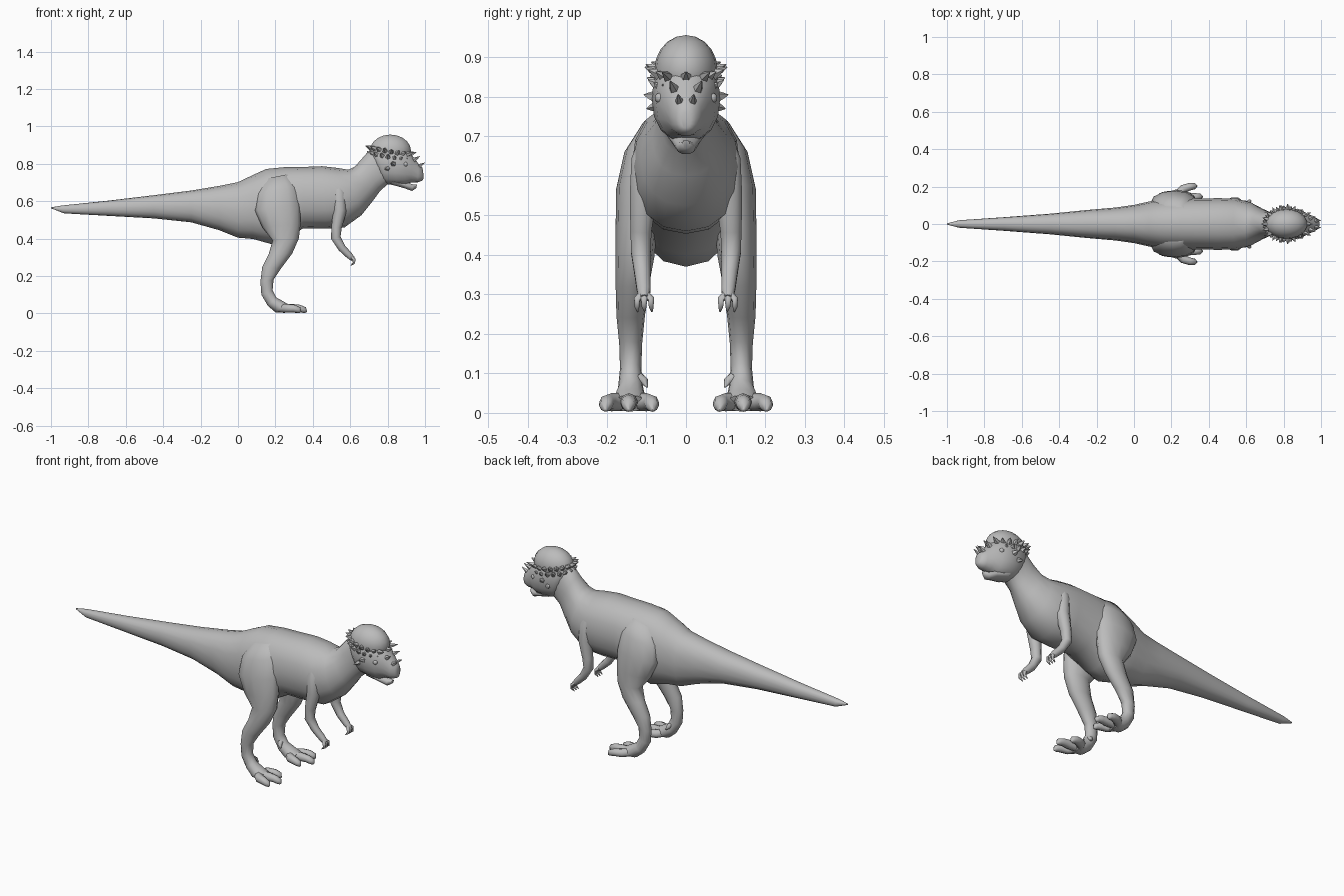
import bpy, bmesh
from math import sin, cos, pi, radians
from mathutils import Vector

if "Cube" in bpy.data.objects:
    bpy.data.objects.remove(bpy.data.objects["Cube"])

hide = bpy.data.materials.new("grey_hide")
hide.use_nodes = True
GREY = (0.5, 0.5, 0.5, 1)
hide.diffuse_color = GREY
hide.node_tree.nodes["Principled BSDF"].inputs["Base Color"].default_value = GREY


def finish(name, bm, angle=60):
    bmesh.ops.recalc_face_normals(bm, faces=bm.faces[:])
    mesh = bpy.data.meshes.new(name)
    bm.to_mesh(mesh)
    bm.free()
    mesh.materials.append(hide)
    obj = bpy.data.objects.new(name, mesh)
    bpy.context.collection.objects.link(obj)
    bpy.ops.object.select_all(action="DESELECT")
    obj.select_set(True)
    bpy.context.view_layer.objects.active = obj
    bpy.ops.object.shade_smooth_by_angle(angle=radians(angle))
    return obj


def skin(bm, rings):
    """Bridge rings of points into a closed skin."""
    rows = [[bm.verts.new(p) for p in ring] for ring in rings]
    n = len(rows[0])
    for a, b in zip(rows, rows[1:]):
        for i in range(n):
            j = (i + 1) % n
            bm.faces.new((a[i], a[j], b[j], b[i]))
    bm.faces.new(rows[0])
    bm.faces.new(rows[-1])


def loft(bm, sections, side=1, n=16, power=0.9):
    """Section: upper x, z, lower x, z, centre y, half width."""
    rings = []
    for xt, zt, xb, zb, yc, w in sections:
        ring = []
        for i in range(n):
            c, s = cos(2 * pi * i / n), sin(2 * pi * i / n)
            c = abs(c) ** power * (1 if c > 0 else -1)
            s = abs(s) ** power * (1 if s > 0 else -1)
            t = (1 + s) / 2
            ring.append((xb + (xt - xb) * t, side * (yc + w * c), zb + (zt - zb) * t))
        rings.append(ring)
    skin(bm, rings)


def tube(bm, points, side=1, n=8):
    """Round limb through points of x, y, z, radius."""
    ctr = [Vector(p[:3]) for p in points]
    rings = []
    for k, p in enumerate(points):
        d = (ctr[min(k + 1, len(ctr) - 1)] - ctr[max(k - 1, 0)]).normalized()
        u = d.cross(Vector((0, 1, 0))).normalized()
        v = d.cross(u)
        ring = [ctr[k] + p[3] * (cos(2 * pi * i / n) * u + sin(2 * pi * i / n) * v)
                for i in range(n)]
        rings.append([(q.x, side * q.y, q.z) for q in ring])
    skin(bm, rings)


def spike(bm, base, tip, r):
    mid = [b + (t - b) * 0.5 for b, t in zip(base, tip)]
    tube(bm, [(*base, r), (*mid, r * 0.6), (*tip, 0.001)], n=5)


# Tail, torso and neck
bm = bmesh.new()
loft(bm, [
    (-1, .567, -1, .562, 0, .003), (-.94, .577, -.93, .535, 0, .02),
    (-.7, .602, -.7, .522, 0, .036), (-.45, .632, -.45, .508, 0, .055),
    (-.25, .657, -.25, .487, 0, .075), (-.1, .682, -.1, .445, 0, .088),
    (0, .702, 0, .405, 0, .102), (.08, .74, .08, .398, 0, .12),
    (.15, .772, .18, .37, 0, .135), (.25, .782, .25, .40, 0, .14),
    (.35, .783, .35, .455, 0, .137), (.45, .787, .47, .453, 0, .138),
    (.53, .778, .57, .46, 0, .135), (.59, .768, .66, .525, 0, .115),
    (.625, .785, .72, .6, 0, .085), (.665, .83, .76, .655, 0, .066),
    (.70, .87, .80, .69, 0, .062), (.76, .89, .84, .70, 0, .06)])
finish("body", bm)

# Skull and muzzle
bm = bmesh.new()
loft(bm, [
    (.70, .87, .77, .70, 0, .05), (.73, .90, .80, .69, 0, .076),
    (.82, .91, .85, .685, 0, .087), (.885, .89, .895, .685, 0, .076),
    (.93, .845, .925, .70, 0, .056), (.965, .80, .96, .70, 0, .04),
    (.985, .78, .985, .71, 0, .026), (.99, .76, .992, .72, 0, .012)])
finish("skull", bm)

bm = bmesh.new()
loft(bm, [(.83, .72, .82, .688, 0, .05), (.9, .705, .89, .668, 0, .036),
          (.935, .69, .93, .654, 0, .024), (.958, .69, .952, .668, 0, .01)], n=10)
finish("lower_jaw", bm)

# Domed crown
bm = bmesh.new()
bmesh.ops.create_uvsphere(bm, u_segments=18, v_segments=10, radius=1)
for v in bm.verts:
    v.co = Vector((.815 + .112 * v.co.x, .08 * v.co.y, .868 + .088 * v.co.z))
finish("dome", bm)

# Bony spikes round the crown, cheeks and nose
bm = bmesh.new()
for row, drop, reach in ((0, 0, 1.23), (1, .03, 1.16)):
    for i in range(-7, 8):
        a = pi + (i + row * .5) * radians(19)
        c, s = cos(a), sin(a)
        z = .865 - .02 * c - drop
        spike(bm, (.81 + .1 * c, .076 * s, z),
              (.81 + .105 * reach * c, .085 * reach * s, z + .012), .015)
for side in (-1, 1):
    spike(bm, (.83, side * .08, .80), (.82, side * .107, .805), .016)
    spike(bm, (.80, side * .075, .775), (.785, side * .1, .77), .014)
    spike(bm, (.905, side * .045, .85), (.945, side * .06, .862), .014)
    spike(bm, (.94, side * .03, .82), (.972, side * .04, .84), .013)
    spike(bm, (.965, side * .016, .785), (1, side * .02, .806), .012)
spike(bm, (.92, 0, .85), (.955, 0, .862), .015)
finish("spikes", bm, 30)

for side, label in ((1, "left"), (-1, "right")):
    # Eye
    bm = bmesh.new()
    bmesh.ops.create_uvsphere(bm, u_segments=10, v_segments=6, radius=.013)
    bmesh.ops.translate(bm, verts=bm.verts[:], vec=(.895, side * .066, .797))
    finish(label + "_eye", bm)

    # Thigh, shank and ankle
    bm = bmesh.new()
    loft(bm, [
        (.15, .72, .27, .745, .075, .035), (.10, .64, .32, .68, .098, .058),
        (.09, .55, .335, .58, .118, .059), (.13, .46, .335, .48, .125, .053),
        (.185, .39, .325, .40, .129, .049), (.165, .32, .29, .32, .136, .042),
        (.13, .25, .23, .24, .14, .036), (.12, .17, .19, .18, .14, .029),
        (.125, .10, .185, .125, .14, .027), (.16, .04, .205, .085, .14, .032),
        (.20, .006, .25, .06, .143, .042), (.25, .003, .275, .045, .143, .042)],
        side, 12, 1)
    finish(label + "_leg", bm)

    # Three spread toes and a small spur
    bm = bmesh.new()
    for y, x in ((.088, .315), (.145, .355), (.2, .325)):
        tube(bm, [(.22, .143, .028, .022), (x - .06, y * .8 + .0286, .027, .023),
                  (x - .025, y, .026, .02), (x, y * 1.05 - .007, .018, .017),
                  (x + .01, y * 1.07 - .01, .006, .005)], side)
    tube(bm, [(.18, .12, .09, .014), (.185, .105, .08, .011),
              (.195, .098, .065, .002)], side)
    finish(label + "_toes", bm)

    # Arm
    bm = bmesh.new()
    tube(bm, [(.53, .09, .70, .025), (.54, .102, .64, .038), (.545, .108, .55, .036),
              (.527, .114, .46, .028), (.523, .114, .405, .026),
              (.555, .11, .35, .021), (.595, .107, .31, .018),
              (.615, .106, .29, .013)], side, 10)
    finish(label + "_arm", bm)

    # Curled fingers
    bm = bmesh.new()
    for y in (.088, .106, .124):
        tube(bm, [(.6, .106, .305, .01), (.62, y, .287, .009),
                  (.62, y, .27, .007), (.603, y - .002, .256, .002)], side, 6)
    finish(label + "_fingers", bm)
